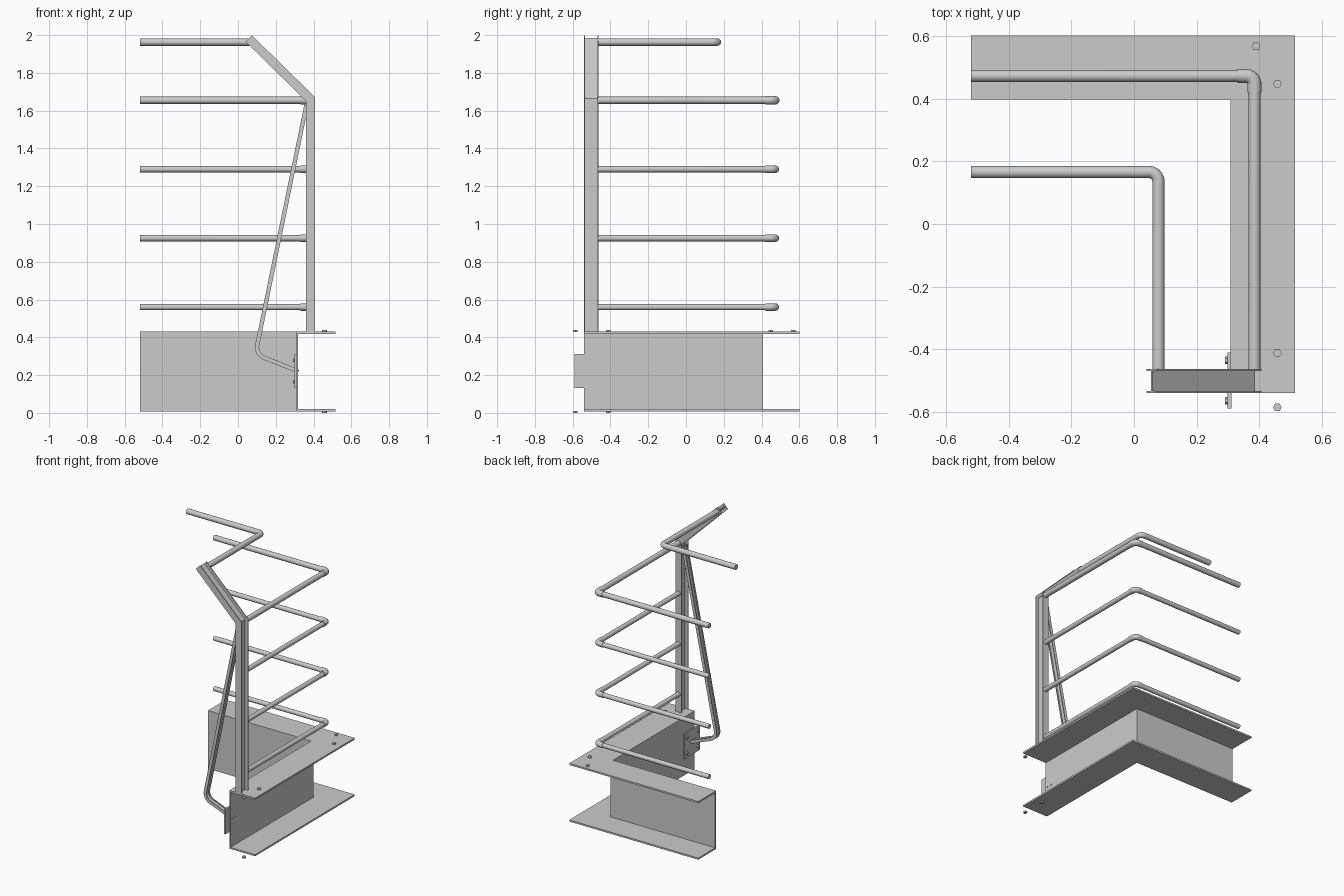
import bpy, bmesh, math
from mathutils import Vector

if "Cube" in bpy.data.objects:
    bpy.data.objects.remove(bpy.data.objects["Cube"])


def finish(bm, name, smooth=False):
    bmesh.ops.recalc_face_normals(bm, faces=bm.faces)
    me = bpy.data.meshes.new(name)
    bm.to_mesh(me)
    bm.free()
    ob = bpy.data.objects.new(name, me)
    bpy.context.collection.objects.link(ob)
    if smooth:
        bpy.ops.object.select_all(action='DESELECT')
        ob.select_set(True)
        bpy.context.view_layer.objects.active = ob
        bpy.ops.object.shade_smooth_by_angle(angle=math.radians(40))
    return ob


def prism(bm, pts, lo, hi, axis):
    """Extrude a flat outline from lo to hi along axis 'y' or 'z'."""
    put = (lambda p, h: (p[0], h, p[1])) if axis == 'y' else (lambda p, h: (p[0], p[1], h))
    a = [bm.verts.new(put(p, lo)) for p in pts]
    b = [bm.verts.new(put(p, hi)) for p in pts]
    n = len(pts)
    bm.faces.new(a)
    bm.faces.new(b[::-1])
    for i in range(n):
        bm.faces.new((a[i], a[(i + 1) % n], b[(i + 1) % n], b[i]))


def fillet(a, c, b, r, n=8):
    """2D path a-c-b with the corner rounded at radius r."""
    a, b, c = Vector(a), Vector(b), Vector(c)
    u, v = (a - c).normalized(), (b - c).normalized()
    half = u.angle(v) / 2
    t = r / math.tan(half)
    p, q = c + u * t, c + v * t
    o = c + (u + v).normalized() * (r / math.sin(half))
    arc = [o + ((p - o).lerp(q - o, i / n)).normalized() * r for i in range(n + 1)]
    return [a] + arc + [b]


def ribbon(path, w):
    """Outline of a strip of half-width w with mitred corners."""
    path = [Vector(p) for p in path]
    left, right = [], []
    for i, p in enumerate(path):
        d1 = (p - path[i - 1]).normalized() if i else None
        d2 = (path[i + 1] - p).normalized() if i < len(path) - 1 else None
        d1, d2 = d1 or d2, d2 or d1
        n1, n2 = Vector((-d1.y, d1.x)), Vector((-d2.y, d2.x))
        m = (n1 + n2).normalized()
        m *= w / m.dot(n1)
        left.append(p + m)
        right.append(p - m)
    return left + right[::-1]


def h_section(name, path, half, y0, y1, t):
    """Two side flanges joined by a central web, following a path in xz."""
    bm = bmesh.new()
    prism(bm, ribbon(path, half), y0, y0 + t, 'y')
    prism(bm, ribbon(path, half), y1 - t, y1, 'y')
    prism(bm, ribbon(path, t / 2), y0 + t, y1 - t, 'y')
    return finish(bm, name, True)


def pipe(name, path, z, r, seg=20):
    """Round tube along a flat xy path at height z."""
    bm = bmesh.new()
    outline = ribbon(path, r)
    n = len(path)
    rings = []
    for i in range(n):
        l, rt = outline[i], outline[2 * n - 1 - i]
        mid, off = (l + rt) / 2, (l - rt) / 2
        ring = []
        for k in range(seg):
            a = math.tau * k / seg
            p = mid + off * math.cos(a)
            ring.append(bm.verts.new((p.x, p.y, z + r * math.sin(a))))
        rings.append(ring)
    for a, b in zip(rings, rings[1:]):
        for k in range(seg):
            j = (k + 1) % seg
            bm.faces.new((a[k], a[j], b[j], b[k]))
    bm.faces.new(rings[0])
    bm.faces.new(rings[-1][::-1])
    return finish(bm, name, True)


def bolt(name, loc, r, depth, along_x=False):
    bpy.ops.mesh.primitive_cylinder_add(vertices=6, radius=r, depth=depth, location=loc,
                                        rotation=(0, math.pi / 2 if along_x else 0, math.pi / 6 * (not along_x)))
    bpy.context.object.name = name


# Corner channel beam: web plus two outward flanges
def corner(x, y, w):
    return [(-0.52, y), (x, y), (x, -0.54), (x + w[0], -0.54), (x + w[0], y + w[1]), (-0.52, y + w[1])]

bm = bmesh.new()
prism(bm, corner(0.308, 0.398, (0.207, 0.204)), 0.008, 0.02, 'z')
prism(bm, corner(0.308, 0.398, (0.010, 0.010)), 0.02, 0.418, 'z')
prism(bm, corner(0.308, 0.398, (0.207, 0.204)), 0.418, 0.43, 'z')
finish(bm, "corner_channel_beam")

# Post with inward-leaning top
h_section("guard_post", [(0.383, 0.43), (0.383, 1.662), (0.057, 1.982)], 0.024, -0.54, -0.463, 0.006)

# Rear brace with a bent foot
brace = fillet((0.362, 1.63), (0.092, 0.31), (0.30, 0.228), 0.06)
h_section("post_brace", brace, 0.011, -0.522, -0.48, 0.006)

# Guard rails with corner sleeves
for i, z in enumerate((0.56, 0.925, 1.29, 1.655)):
    r = 0.019 if i == 3 else 0.0165
    pipe(f"guard_rail_{i + 1}", fillet((0.385, -0.466), (0.385, 0.473), (-0.52, 0.473), 0.026), z, r)
    pipe(f"rail_elbow_{i + 1}", fillet((0.385, 0.42), (0.385, 0.473), (0.33, 0.473), 0.026), z, r + 0.003)
pipe("top_rail", fillet((0.078, -0.466), (0.078, 0.166), (-0.52, 0.166), 0.03), 1.963, 0.0195)

# Mounting plate on the inner side of the web
bm = bmesh.new()
prism(bm, [(0.299, -0.59), (0.312, -0.59), (0.312, -0.41), (0.299, -0.41)], 0.132, 0.312, 'z')
finish(bm, "mounting_plate")
for y in (-0.565, -0.435):
    for z in (0.165, 0.28):
        bolt("plate_bolt", (0.296, y, z), 0.012, 0.012, True)
for y in (-0.52, -0.485):
    bolt("web_bolt", (0.319, y, 0.225), 0.006, 0.008, True)

# Flange bolts, above and below
for x, y in ((0.39, 0.568), (0.458, 0.448), (0.458, -0.412), (0.458, -0.586)):
    bolt("upper_bolt", (x, y, 0.434), 0.014, 0.01)
for y in (-0.412, -0.586):
    bolt("lower_bolt", (0.458, y, 0.005), 0.014, 0.01)
